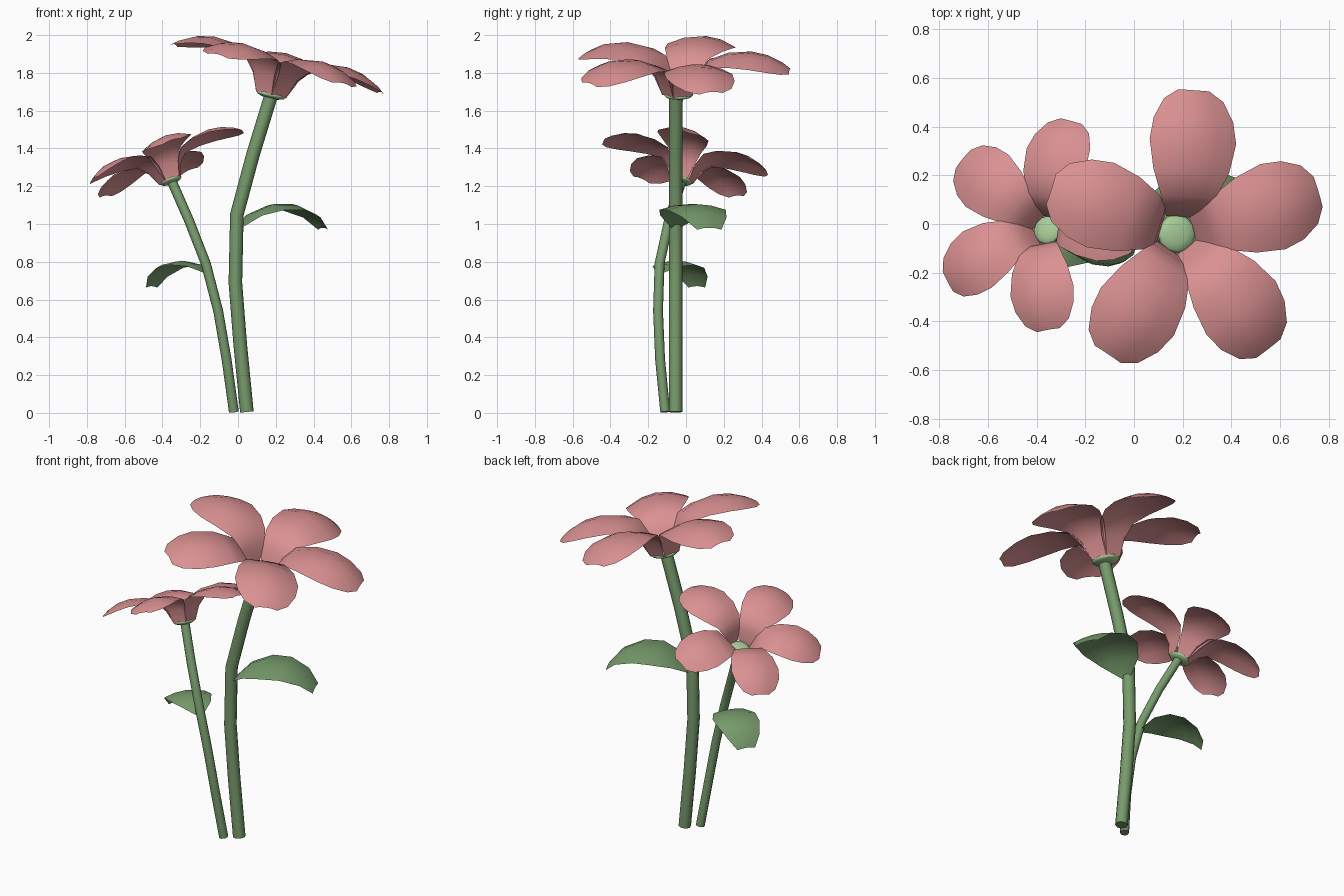
import bpy, bmesh
from math import radians, sin, cos
from mathutils import Matrix, Vector

if "Cube" in bpy.data.objects:
    bpy.data.objects.remove(bpy.data.objects["Cube"])


def material(name, rgb):
    m = bpy.data.materials.new(name)
    m.diffuse_color = (*rgb, 1)
    m.use_nodes = True
    m.node_tree.nodes["Principled BSDF"].inputs["Base Color"].default_value = m.diffuse_color
    return m


PINK = material("petal pink", (0.70, 0.28, 0.285))
GREEN = material("stem green", (0.185, 0.33, 0.15))
PALE = material("pale green", (0.39, 0.61, 0.32))


def finish(name, bm, mat):
    me = bpy.data.meshes.new(name)
    bm.to_mesh(me)
    bm.free()
    me.materials.append(mat)
    for p in me.polygons:
        p.use_smooth = True
    ob = bpy.data.objects.new(name, me)
    bpy.context.collection.objects.link(ob)
    return ob


def add_blade(bm, profile, matrix, across=4):
    """Arched sheet along +x; profile rows are (distance, height, width, edge droop)."""
    rows = []
    for r, z, w, droop in profile:
        row = []
        for i in range(across + 1):
            t = 2 * i / across - 1
            v = Vector((r, t * w / 2, z - droop * t * t))
            row.append(bm.verts.new(matrix @ v))
        rows.append(row)
    for a, b in zip(rows, rows[1:]):
        for i in range(across):
            bm.faces.new((a[i], b[i], b[i + 1], a[i + 1]))


def stem(name, points, radius):
    """Eight-sided tube with closed ends."""
    bm = bmesh.new()
    pts = [Vector(p) for p in points]
    rings = []
    for i, p in enumerate(pts):
        d = (pts[min(i + 1, len(pts) - 1)] - pts[max(i - 1, 0)]).normalized()
        u = Vector((0, 1, 0)).cross(d).normalized()
        v = d.cross(u)
        rings.append([bm.verts.new(p + radius * (u * cos(radians(45 * k)) + v * sin(radians(45 * k))))
                      for k in range(8)])
    for a, b in zip(rings, rings[1:]):
        for k in range(8):
            bm.faces.new((a[k], a[(k + 1) % 8], b[(k + 1) % 8], b[k]))
    bm.faces.new(rings[0][::-1])
    bm.faces.new(rings[-1])
    ob = finish(name, bm, GREEN)
    for p in ob.data.polygons:
        p.use_smooth = len(p.vertices) == 4


PETAL = [(0.07, 0.0, 0.10, 0.0), (0.10, 0.10, 0.165, 0.0), (0.155, 0.18, 0.235, 0.01),
         (0.26, 0.222, 0.32, 0.035), (0.38, 0.232, 0.365, 0.05), (0.47, 0.215, 0.335, 0.05),
         (0.55, 0.175, 0.25, 0.03), (0.59, 0.145, 0.13, 0.01)]
LEAF = [(0.0, 0.0, 0.05, 0.0), (0.08, 0.08, 0.24, 0.015), (0.19, 0.125, 0.34, 0.03),
        (0.30, 0.125, 0.33, 0.03), (0.41, 0.075, 0.25, 0.02), (0.475, 0.0, 0.14, 0.01)]


def flower(name, place, tilt_x, tilt_y, size, angles):
    frame = (Matrix.Translation(place) @ Matrix.Rotation(radians(tilt_y), 4, 'Y')
             @ Matrix.Rotation(radians(tilt_x), 4, 'X') @ Matrix.Scale(size, 4))
    # five petals around the cup
    bm = bmesh.new()
    for a in angles:
        add_blade(bm, PETAL, frame @ Matrix.Rotation(radians(a), 4, 'Z'))
    finish(name + "_petals", bm, PINK)
    # flattened centre disc
    bm = bmesh.new()
    bmesh.ops.create_uvsphere(bm, u_segments=12, v_segments=6, radius=1,
                              matrix=frame @ Matrix.Diagonal((0.08, 0.08, 0.022, 1)))
    finish(name + "_centre", bm, PALE)


def leaf(name, place, turn, pitch, size):
    bm = bmesh.new()
    add_blade(bm, LEAF, Matrix.Translation(place) @ Matrix.Rotation(radians(turn), 4, 'Z')
              @ Matrix.Rotation(radians(pitch), 4, 'Y') @ Matrix.Scale(size, 4))
    finish(name, bm, GREEN)


# stems
stem("tall_stem", [(0.047, -0.055, 0.005), (0.012, -0.055, 0.36), (-0.014, -0.055, 0.69),
                   (-0.006, -0.055, 1.05), (0.08, -0.055, 1.37), (0.175, -0.053, 1.68)], 0.036)
stem("short_stem", [(-0.022, -0.11, 0.005), (-0.06, -0.137, 0.28), (-0.105, -0.148, 0.54),
                    (-0.17, -0.14, 0.79), (-0.26, -0.09, 1.02), (-0.35, -0.025, 1.225)], 0.026)

# flower heads
flower("tall_flower", (0.175, -0.04, 1.685), 0, 13, 1.0, (17, 86, 162, 237, 307))
flower("short_flower", (-0.355, -0.025, 1.23), -12, -21, 0.76, (-4, 76, 142, 212, 280))

# leaves
leaf("tall_leaf", (0.01, -0.055, 0.98), 22, 0, 1.0)
leaf("short_leaf", (-0.165, -0.14, 0.74), 146, 11, 0.76)
